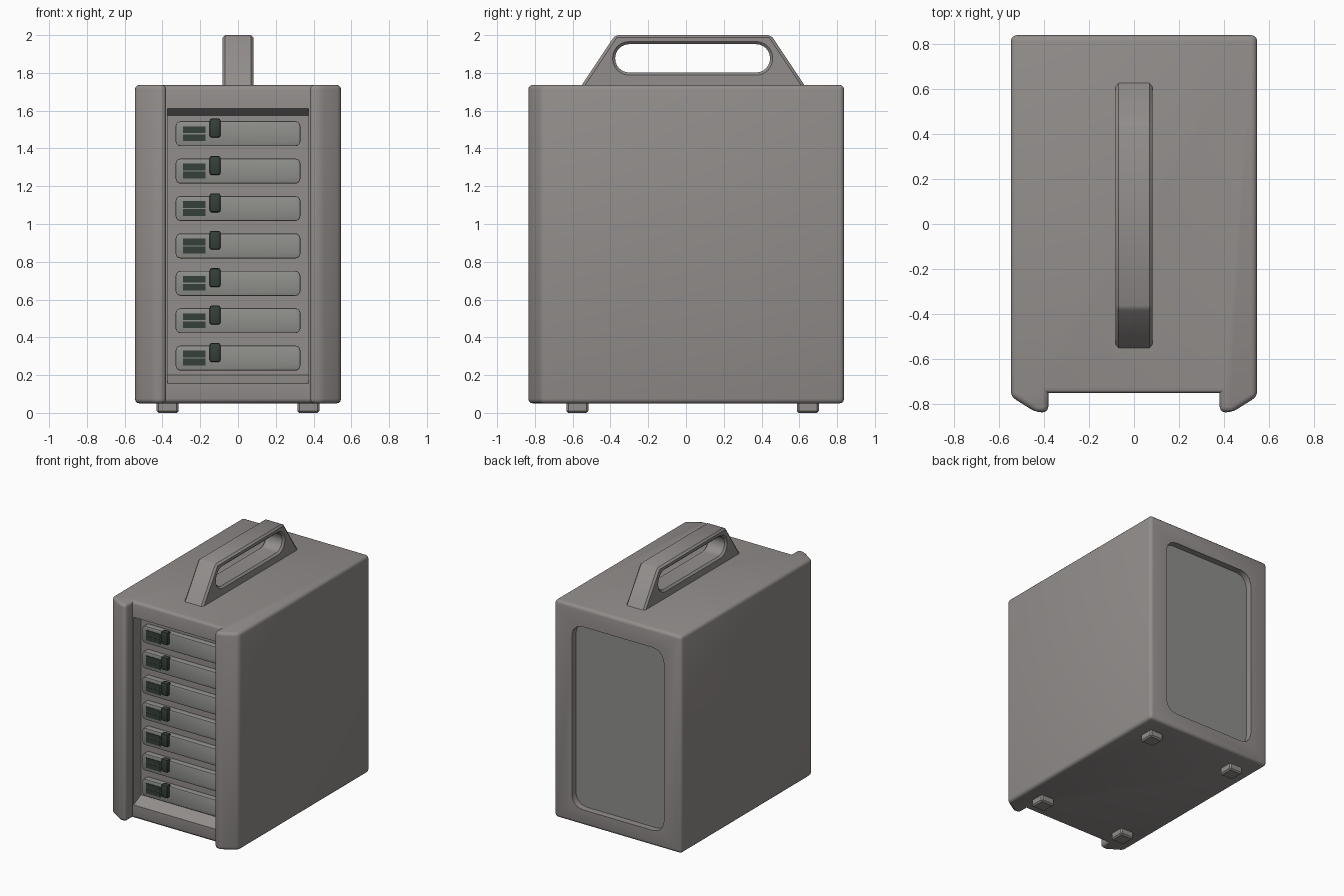
import bpy, bmesh, math
from mathutils import Vector

if "Cube" in bpy.data.objects:
    bpy.data.objects.remove(bpy.data.objects["Cube"])


def material(name, rgb):
    m = bpy.data.materials.new(name)
    m.use_nodes = True
    m.diffuse_color = (*rgb, 1)
    m.node_tree.nodes["Principled BSDF"].inputs["Base Color"].default_value = (*rgb, 1)
    return m


CASE = material("warm grey", (0.29, 0.27, 0.262))
PANEL = material("neutral grey", (0.275, 0.275, 0.26))
DARK = material("dark green", (0.035, 0.05, 0.04))


def prism(name, points, axis, lo, hi, mat, bevel=0, segments=1):
    """Extrude a 2D outline along an axis and bevel its convex edges."""
    place = {"x": lambda p, t: (t, *p), "y": lambda p, t: (p[0], t, p[1]),
             "z": lambda p, t: (*p, t)}[axis]
    bm = bmesh.new()
    face = bm.faces.new([bm.verts.new(place(p, lo)) for p in points])
    new = bmesh.ops.extrude_face_region(bm, geom=[face])["geom"]
    shift = Vector(place((0, 0), hi - lo))
    bmesh.ops.translate(bm, verts=[v for v in new if isinstance(v, bmesh.types.BMVert)], vec=shift)
    bmesh.ops.recalc_face_normals(bm, faces=bm.faces)
    if bevel:
        sharp = [e for e in bm.edges if e.calc_face_angle_signed() > 0.4]
        bmesh.ops.bevel(bm, geom=sharp, offset=bevel, segments=segments,
                        profile=0.5, affect="EDGES", clamp_overlap=True)
    mesh = bpy.data.meshes.new(name)
    bm.to_mesh(mesh)
    bm.free()
    obj = bpy.data.objects.new(name, mesh)
    bpy.context.collection.objects.link(obj)
    mesh.materials.append(mat)
    return obj


def rect(x0, x1, y0, y1):
    return [(x0, y0), (x1, y0), (x1, y1), (x0, y1)]


def rounded(x0, x1, y0, y1, r, n):
    """Outline of a rectangle with rounded corners."""
    corners = [(x1 - r, y1 - r), (x0 + r, y1 - r), (x0 + r, y0 + r), (x1 - r, y0 + r)]
    return [(cx + r * math.cos(a), cy + r * math.sin(a))
            for k, (cx, cy) in enumerate(corners)
            for a in [(k + i / n) * math.pi / 2 for i in range(n + 1)]]


def activate(obj):
    bpy.ops.object.select_all(action="DESELECT")
    obj.select_set(True)
    bpy.context.view_layer.objects.active = obj


def cut(obj, cutter):
    mod = obj.modifiers.new("cut", "BOOLEAN")
    mod.operation, mod.solver, mod.object = "DIFFERENCE", "EXACT", cutter
    activate(obj)
    bpy.ops.object.modifier_apply(modifier=mod.name)
    bpy.data.objects.remove(cutter)


def smooth(obj, angle=35):
    activate(obj)
    bpy.ops.object.shade_smooth_by_angle(angle=math.radians(angle))


# Case with two protruding front pillars
half = [(0.38, -0.75), (0.38, -0.835), (0.435, -0.835), (0.546, -0.765), (0.546, 0.837)]
outline = half + [(-x, y) for x, y in reversed(half)]
case = prism("case", outline, "z", 0.05, 1.737, CASE, 0.025, 3)

# Drive bay with sloped sills, and the rear recess
bay = [(-0.66, 0.2), (-0.66, 1.575), (-0.75, 1.612), (-0.8, 1.612), (-0.8, 0.155), (-0.75, 0.155)]
cut(case, prism("bay_cutter", bay, "x", -0.372, 0.372, CASE))
cut(case, prism("rear_cutter", rounded(-0.395, 0.395, 0.17, 1.59, 0.09, 3), "y", 0.785, 0.9, CASE))
smooth(case)
prism("rear_panel", rounded(-0.394, 0.394, 0.171, 1.589, 0.09, 3), "y", 0.78, 0.788, PANEL)

# Stacked drive trays, each with a latch and two vents
for i in range(7):
    z = 0.29 + 0.198 * i
    n = i + 1
    tray = prism(f"tray_{n}", rounded(-0.33, 0.33, z - 0.066, z + 0.066, 0.025, 3),
                 "y", -0.705, -0.64, PANEL, 0.012, 2)
    smooth(tray)
    latch = prism(f"latch_{n}", rect(-0.15, -0.093, z - 0.02, z + 0.08),
                  "y", -0.735, -0.69, DARK, 0.01, 2)
    smooth(latch)
    for side, dz in (("upper", 0.021), ("lower", -0.021)):
        prism(f"{side}_vent_{n}", rect(-0.292, -0.173, z + dz - 0.018, z + dz + 0.018),
              "y", -0.709, -0.7, DARK)

# Carry handle with a rounded grip slot
handle = prism("handle", [(-0.575, 1.7), (0.65, 1.7), (0.45, 2.0), (-0.375, 2.0)],
               "x", -0.082, 0.082, CASE)
cut(handle, prism("slot_cutter", rounded(-0.375, 0.445, 1.802, 1.952, 0.074, 6), "x", -0.2, 0.2, CASE))
edge = handle.modifiers.new("edge", "BEVEL")
edge.width, edge.segments, edge.angle_limit = 0.014, 1, math.radians(40)
activate(handle)
bpy.ops.object.modifier_apply(modifier=edge.name)
smooth(handle, 30)

# Four feet
for sx, side in ((1, "left"), (-1, "right")):
    for y, end in ((-0.575, "front"), (0.645, "rear")):
        x = sx * 0.373
        prism(f"{end}_{side}_foot", rect(x - 0.058, x + 0.058, y - 0.058, y + 0.058),
              "z", 0, 0.07, CASE, 0.01)
